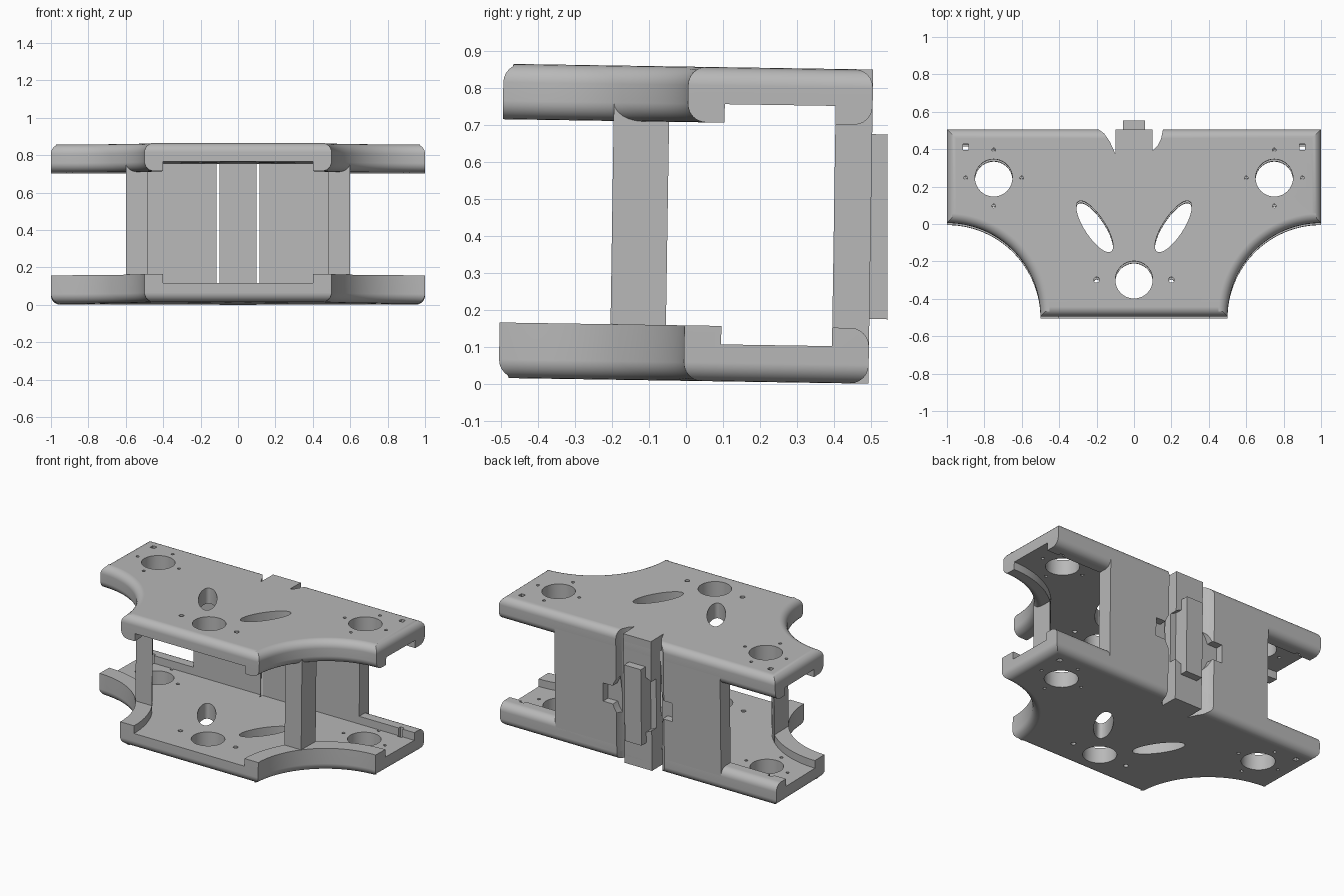
import bpy, bmesh, math
from mathutils import Matrix

if "Cube" in bpy.data.objects:
    bpy.data.objects.remove(bpy.data.objects["Cube"])

mat = bpy.data.materials.new("plain grey")
mat.use_nodes = True
GREY = (0.48, 0.48, 0.48, 1)
mat.diffuse_color = GREY
mat.node_tree.nodes["Principled BSDF"].inputs["Base Color"].default_value = GREY

H, RIM, FLOOR = 0.85, 0.15, 0.1
parts = []


def prism(bm, pts, z0, z1):
    """Extrude a flat outline from z0 to z1."""
    face = bm.faces.new([bm.verts.new((x, y, z0)) for x, y in pts])
    new = bmesh.ops.extrude_face_region(bm, geom=[face])["geom"]
    verts = [v for v in new if isinstance(v, bmesh.types.BMVert)]
    bmesh.ops.translate(bm, verts=verts, vec=(0, 0, z1 - z0))


def make(name, shapes, matrix=Matrix()):
    """Object from a list of (outline, z0, z1)."""
    bm = bmesh.new()
    for s in shapes:
        prism(bm, *s)
    return finish(name, bm, matrix)


def finish(name, bm, matrix=Matrix()):
    bm.transform(matrix)
    bmesh.ops.recalc_face_normals(bm, faces=bm.faces)
    mesh = bpy.data.meshes.new(name)
    bm.to_mesh(mesh)
    bm.free()
    mesh.materials.append(mat)
    ob = bpy.data.objects.new(name, mesh)
    bpy.context.collection.objects.link(ob)
    return ob


def cut(ob, cutter):
    """Subtract the cutter and remove it."""
    mod = ob.modifiers.new("cut", "BOOLEAN")
    mod.operation, mod.solver, mod.object = "DIFFERENCE", "EXACT", cutter
    bpy.context.view_layer.objects.active = ob
    bpy.ops.object.modifier_apply(modifier=mod.name)
    bpy.data.objects.remove(cutter)


def rect(x0, x1, y0, y1):
    return [(x0, y0), (x1, y0), (x1, y1), (x0, y1)]


def ellipse(cx, cy, a, b, turn=0.0, n=40):
    c, s = math.cos(turn), math.sin(turn)
    ring = [(a * math.cos(2 * math.pi * i / n), b * math.sin(2 * math.pi * i / n)) for i in range(n)]
    return [(cx + u * c - v * s, cy + u * s + v * c) for u, v in ring]


def arc(r, n=32):
    """Concave quarter arc from the arm tip to the front edge, on the +x side."""
    steps = [math.pi / 2 * (1 + i / n) for i in range(n + 1)]
    return [(1 + r * math.cos(t), -0.5 + r * math.sin(t)) for t in steps]


def both(half):
    """Close a half outline with its mirror image."""
    return half + [(-x, y) for x, y in reversed(half)]


OUTLINE = both([(1, 0.5)] + arc(0.5))
CAVITY = both([(1.2, 0.4), (1.2, 0.1)] + arc(0.6) + [(0.4, -0.7)])
SLOTS = [[(-0.1, 0.37), (-0.1, 0.6), (-0.19, 0.6), (-0.19, 0.5), (-0.16, 0.478), (-0.13, 0.435)],
         [(0.1, 0.385), (0.1, 0.6), (0.155, 0.6), (0.155, 0.5), (0.145, 0.45), (0.125, 0.41)]]


def slot_cutter():
    return make("slot_cutter", [(p, -0.1, 1) for p in SLOTS])


def hole_cutter():
    holes = [ellipse(0, -0.305, 0.1, 0.1)]
    for s in (-1, 1):
        holes += [ellipse(s * 0.75, 0.24, 0.1, 0.1),
                  ellipse(s * 0.21, -0.02, 0.16, 0.055, s * math.radians(57)),
                  ellipse(s * 0.2, -0.305, 0.015, 0.015, n=12),
                  rect(s * 0.9 - 0.015, s * 0.9 + 0.015, 0.39, 0.42)]
        for dx, dy in ((0.15, 0), (-0.15, 0), (0, 0.15), (0, -0.15)):
            holes.append(ellipse(s * 0.75 + dx, 0.24 + dy, 0.01, 0.01, n=12))
    return make("hole_cutter", [(p, -0.1, 1) for p in holes])


def plate(name, top):
    """Rimmed plate with a rounded outer edge; the top one is flipped over."""
    bm = bmesh.new()
    prism(bm, OUTLINE, 0, RIM)
    edges = []
    for e in bm.edges:
        a, b = (v.co for v in e.verts)
        if abs(a.z - b.z) > 1e-4:
            continue
        outer = a.z < 0.01
        back = min(a.y, b.y) > 0.49
        on_arc = max(a.y, b.y) < 0.01 and abs(a.x - b.x) < 0.5
        if outer or back or (top and on_arc):
            edges.append(e)
    bmesh.ops.bevel(bm, geom=edges, offset=0.05, segments=6, profile=0.5,
                    affect="EDGES", clamp_overlap=False)
    flip = Matrix.Translation((0, 0, H)) @ Matrix.Scale(-1, 4, (0, 0, 1)) if top else Matrix()
    ob = finish(name, bm, flip)
    cut(ob, make("cavity_cutter", [(CAVITY, FLOOR, H - FLOOR)]))
    cut(ob, hole_cutter())
    cut(ob, slot_cutter())
    parts.append(ob)


plate("bottom_plate", False)
plate("top_plate", True)

# Back wall with the vertical slots
wall = make("back_wall", [(rect(-0.6, 0.6, 0.4, 0.5), 0.05, H - 0.05)])
cut(wall, slot_cutter())

# Centre rail between the slots
rail = make("centre_rail", [(rect(-0.1, 0.1, 0.4, 0.5), 0, H)])

# Wheel-shaped recess in the back: a disc and a cross
to_back = Matrix.Translation((0, 0.55, H / 2)) @ Matrix.Rotation(math.pi / 2, 4, "X")
for ob in (wall, rail):
    for shape in (ellipse(0, 0, 0.19, 0.19),
                  rect(-0.25, 0.25, -0.06, 0.06), rect(-0.06, 0.06, -0.25, 0.25)):
        cut(ob, make("recess_cutter", [(shape, 0, 0.1)], to_back))
    parts.append(ob)

# Posts standing on the curved rims
for side, s in (("left", 1), ("right", -1)):
    curve = [p for p in arc(0.6, 60) if p[0] < 0.6 and p[1] > -0.2]
    outline = [(0.6, -0.2), (0.6, -0.05)] + curve + [(0.48, -0.2)]
    parts.append(make(side + "_post", [([(s * x, y) for x, y in outline], FLOOR - 0.02, H - FLOOR + 0.02)]))

# Slight backward lean of the whole body, then shading
lean = Matrix.Translation((0, -0.0066, 0.0078)) @ Matrix.Rotation(-0.0155, 4, "X")
for ob in parts:
    ob.data.transform(lean)
    bpy.ops.object.select_all(action="DESELECT")
    ob.select_set(True)
    bpy.context.view_layer.objects.active = ob
    bpy.ops.object.shade_smooth_by_angle(angle=math.radians(30))
    ob.modifiers.new("even_normals", "WEIGHTED_NORMAL").keep_sharp = True
